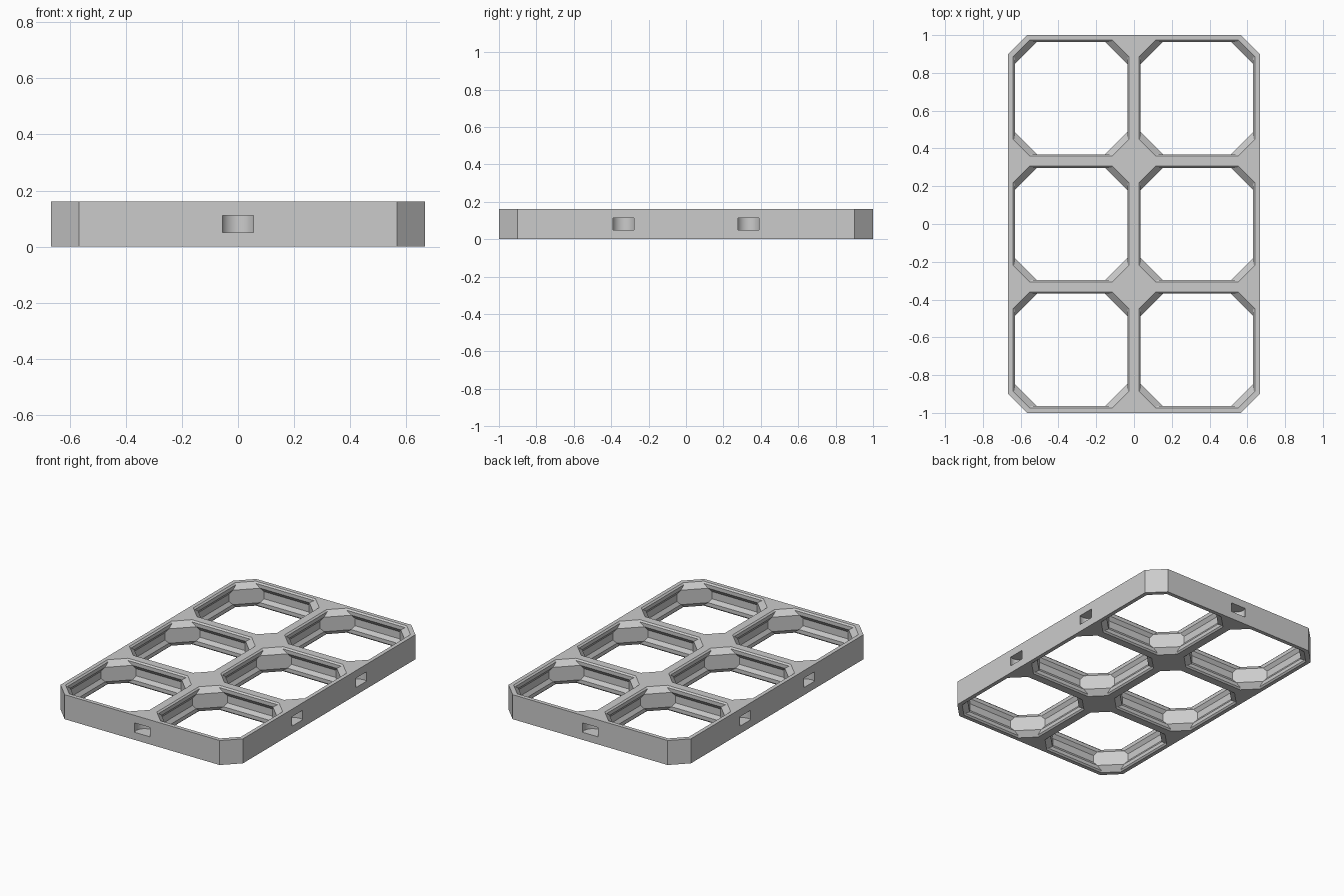
import bpy, bmesh, math

if "Cube" in bpy.data.objects:
    bpy.data.objects.remove(bpy.data.objects["Cube"])

PITCH = 2 / 3                # one grid cell
MM = PITCH / 28              # profile unit
T = 6.8                      # thickness in profile units
H = T * MM

grey = bpy.data.materials.new("light_grey")
grey.diffuse_color = (0.6, 0.6, 0.6, 1)
grey.use_nodes = True
grey.node_tree.nodes["Principled BSDF"].inputs["Base Color"].default_value = grey.diffuse_color


def loft(bm, rings):
    """Close a stack of equal-length rings into a solid."""
    loops = [[bm.verts.new(p) for p in r] for r in rings]
    n = len(loops[0])
    for a, b in zip(loops, loops[1:]):
        for i in range(n):
            j = (i + 1) % n
            bm.faces.new((a[i], a[j], b[j], b[i]))
    bm.faces.new(loops[0][::-1])
    bm.faces.new(loops[-1])


def make(name, bm):
    bmesh.ops.recalc_face_normals(bm, faces=bm.faces[:])
    me = bpy.data.meshes.new(name)
    bm.to_mesh(me)
    bm.free()
    me.materials.append(grey)
    ob = bpy.data.objects.new(name, me)
    bpy.context.collection.objects.link(ob)
    return ob


def octagon(cx, cy, hx, hy, cut, z):
    """Rectangle with corners trimmed by `cut` along each side."""
    a, b = hx - cut, hy - cut
    pts = [(hx, -b), (hx, b), (a, hy), (-a, hy),
           (-hx, b), (-hx, -b), (-a, -hy), (a, -hy)]
    return [(cx + x, cy + y, z) for x, y in pts]


# slab with chamfered corners
bm = bmesh.new()
loft(bm, [octagon(0, 0, PITCH, 1, 4.2 * MM, z) for z in (0, H)])
frame = make("grid_frame", bm)

# cell openings: (height, wall half thickness, diagonal corner distance)
half = [(-2, 1.1, 4.2), (0, 1.1, 4.2), (0.4, 1.5, 4.6),
        (1.4, 1.5, 5.6), (2.4, 0.8, 5.6)]
profile = half + [(T - z, d, p) for z, d, p in reversed(half)]
bm = bmesh.new()
for cx in (-PITCH / 2, PITCH / 2):
    for cy in (-PITCH, 0, PITCH):
        rings = []
        for z, d, p in profile:
            h = PITCH / 2 - d * MM
            cut = (p * math.sqrt(2) - 2 * d) * MM
            rings.append(octagon(cx, cy, h, h, cut, z * MM))
        loft(bm, rings)
cells = make("cell_cutter", bm)

# rounded connector pockets around the rim
bm = bmesh.new()
inset = 1.1 * MM
spots = [(0, s * (1 - inset)) for s in (-1, 1)]
spots += [(s * (PITCH - inset), t * PITCH / 2) for s in (-1, 1) for t in (-1, 1)]
for cx, cy in spots:
    loft(bm, [[(cx + 2.6 * MM * math.cos(math.tau * (i + 0.5) / 32),
                cy + 2.6 * MM * math.sin(math.tau * (i + 0.5) / 32), z)
               for i in range(32)] for z in (H / 2 - 1.3 * MM, H / 2 + 1.3 * MM)])
pockets = make("pocket_cutter", bm)

for cutter in (cells, pockets):
    mod = frame.modifiers.new(cutter.name, 'BOOLEAN')
    mod.operation = 'DIFFERENCE'
    mod.solver = 'EXACT'
    mod.object = cutter
    cutter.hide_render = True

# apply the cuts, then smooth only the pocket curves
bpy.context.view_layer.objects.active = frame
frame.select_set(True)
for mod in list(frame.modifiers):
    bpy.ops.object.modifier_apply(modifier=mod.name)
for cutter in (cells, pockets):
    bpy.data.objects.remove(cutter)
bpy.ops.object.shade_smooth_by_angle(angle=math.radians(25))
